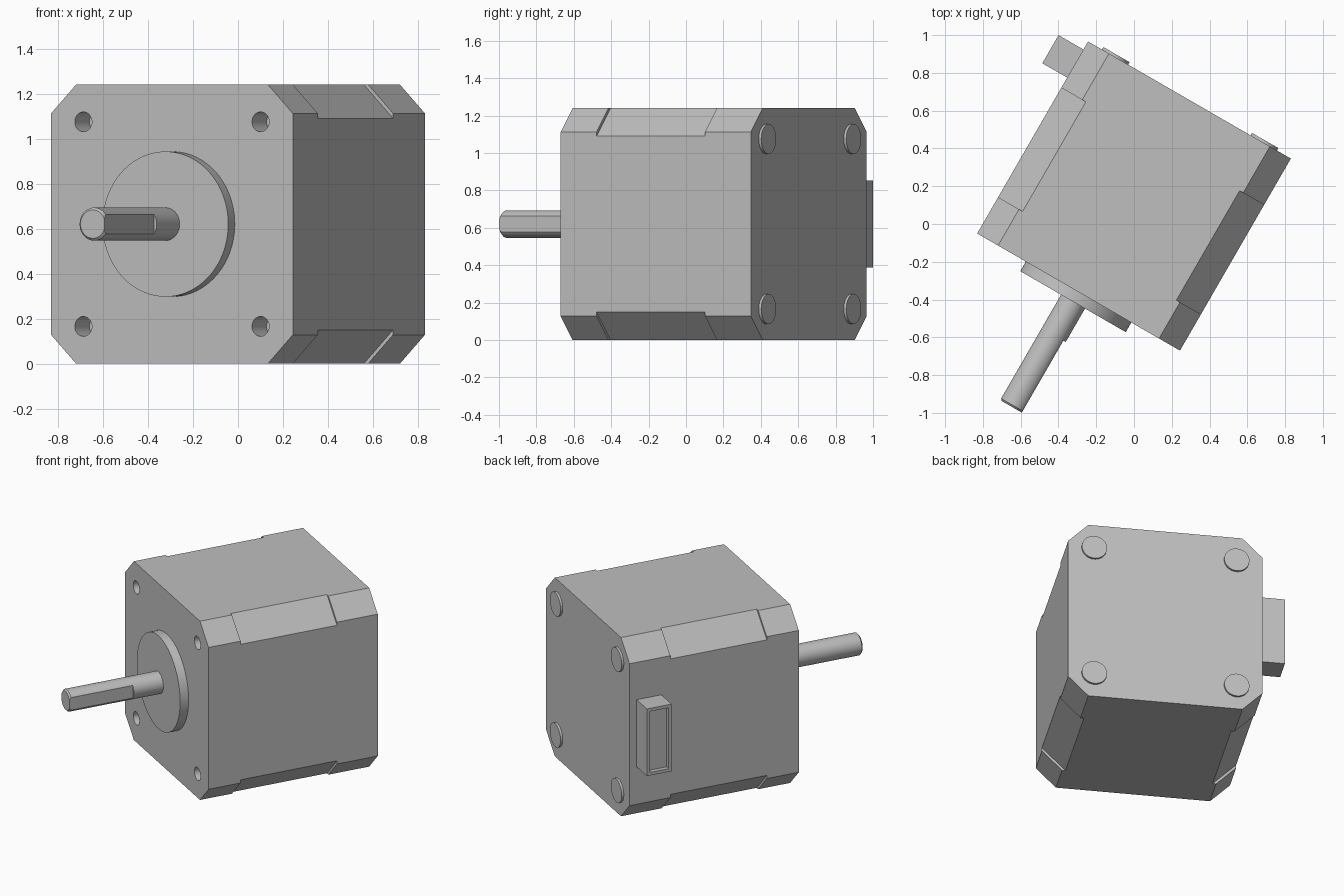
import bpy, bmesh, math
from mathutils import Matrix, Vector

if "Cube" in bpy.data.objects:
    bpy.data.objects.remove(bpy.data.objects["Cube"])

HALF = 0.62        # half width of the square body
DEPTH = 0.587      # half length of the body
HOLE = 0.4545      # screw offset from the axis
PLACE = Matrix.Translation((0, 0.148, HALF)) @ Matrix.Rotation(math.radians(-30), 4, "Z")

steel = bpy.data.materials.new("brushed grey")
steel.use_nodes = True
GREY = (0.52, 0.52, 0.52, 1)
steel.diffuse_color = GREY
steel.node_tree.nodes["Principled BSDF"].inputs["Base Color"].default_value = GREY


def add_box(bm, low, high, turn=Matrix()):
    low, high = Vector(low), Vector(high)
    m = turn @ Matrix.Translation((low + high) / 2) @ Matrix.Diagonal((*(high - low), 1))
    return bmesh.ops.create_cube(bm, size=1, matrix=m)["verts"]


def add_rod(bm, x, z, y0, y1, radius, sides=64):
    m = Matrix.Translation((x, (y0 + y1) / 2, z)) @ Matrix.Rotation(math.pi / 2, 4, "X")
    return bmesh.ops.create_cone(bm, cap_ends=True, segments=sides, radius1=radius,
                                 radius2=radius, depth=abs(y1 - y0), matrix=m)["verts"]


def bevel_edges(bm, test, amount):
    edges = [e for e in bm.edges if test(e)]
    bmesh.ops.bevel(bm, geom=edges, offset=amount, segments=1, affect="EDGES")


def finish(bm, name):
    mesh = bpy.data.meshes.new(name)
    bm.to_mesh(mesh)
    bm.free()
    mesh.materials.append(steel)
    ob = bpy.data.objects.new(name, mesh)
    ob.matrix_world = PLACE
    bpy.context.collection.objects.link(ob)
    return ob


def activate(ob):
    bpy.ops.object.select_all(action="DESELECT")
    ob.select_set(True)
    bpy.context.view_layer.objects.active = ob


def carve(ob, bm):
    cutter = finish(bm, "cutter")
    cutter.hide_render = True
    activate(ob)
    mod = ob.modifiers.new("carve", "BOOLEAN")
    mod.operation, mod.solver, mod.object = "DIFFERENCE", "EXACT", cutter
    bpy.ops.object.modifier_apply(modifier=mod.name)
    bpy.data.objects.remove(cutter)


def smooth(ob):
    activate(ob)
    bpy.ops.object.shade_smooth_by_angle(angle=math.radians(30))


corners = [(sx * HOLE, sz * HOLE) for sx in (-1, 1) for sz in (-1, 1)]

# Body with chamfered long edges
bm = bmesh.new()
add_box(bm, (-HALF, -DEPTH, -HALF), (HALF, DEPTH, HALF))
bevel_edges(bm, lambda e: abs(e.verts[0].co.y - e.verts[1].co.y) > 1, 0.128)
body = finish(bm, "motor_body")

# Deeper chamfer between the end caps, and the front screw holes
bm = bmesh.new()
reach = (2 * HALF - 0.15) / math.sqrt(2)
for k in range(4):
    turn = Matrix.Rotation(math.radians(45 + 90 * k), 4, "Y")
    add_box(bm, (reach, -0.365, -0.2), (reach + 0.2, 0.304, 0.2), turn)
for x, z in corners:
    add_rod(bm, x, z, -DEPTH - 0.05, -DEPTH + 0.13, 0.044, 32)
carve(body, bm)
smooth(body)

# Raised pilot disc on the front
bm = bmesh.new()
add_rod(bm, 0, 0, -DEPTH - 0.0586, -DEPTH, 0.3225, 96)
smooth(finish(bm, "pilot_disc"))

# Shaft with a chamfered tip and a flat on one side
TIP = -1.29
bm = bmesh.new()
add_rod(bm, 0, 0, TIP, -DEPTH, 0.0733)
bevel_edges(bm, lambda e: all(v.co.y < TIP + 0.01 for v in e.verts), 0.01)
shaft = finish(bm, "shaft")
bm = bmesh.new()
add_box(bm, (0.059, TIP - 0.1, -0.1), (0.2, -0.85, 0.1))
carve(shaft, bm)
smooth(shaft)

# Screw heads on the back
for i, (x, z) in enumerate(corners):
    bm = bmesh.new()
    add_rod(bm, x, z, DEPTH, DEPTH + 0.015, 0.08, 48)
    smooth(finish(bm, f"back_screw_{i + 1}"))

# Cable socket on the side
bm = bmesh.new()
add_box(bm, (-0.772, 0.366, -0.233), (-HALF, 0.538, 0.233))
socket = finish(bm, "cable_socket")
bm = bmesh.new()
add_box(bm, (-0.9, 0.388, -0.211), (-0.742, 0.516, 0.211))
carve(socket, bm)
